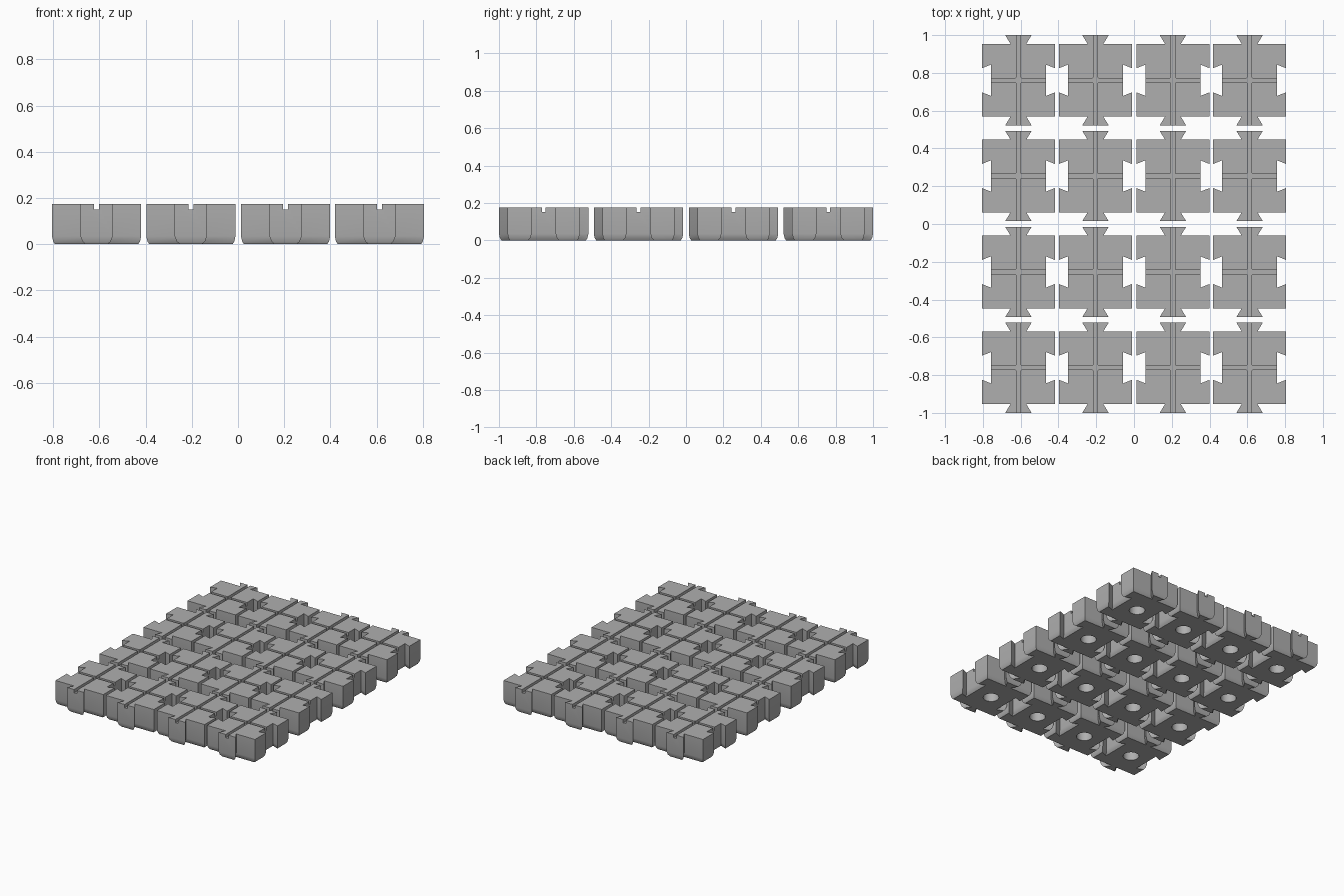
import bpy, bmesh, math
from mathutils import Vector

if "Cube" in bpy.data.objects:
    bpy.data.objects.remove(bpy.data.objects["Cube"], do_unlink=True)

scene = bpy.context.scene
HEIGHT, HALF, TAB = 0.175, 0.193, 0.239
GROOVE_DEPTH = 0.024

grey = bpy.data.materials.new("light grey")
grey.use_nodes = True
grey.diffuse_color = (0.43, 0.43, 0.43, 1)
grey.node_tree.nodes["Principled BSDF"].inputs["Base Color"].default_value = grey.diffuse_color


def add_object(name, mesh):
    obj = bpy.data.objects.new(name, mesh)
    scene.collection.objects.link(obj)
    return obj


def offset(points, d):
    """Move a counter-clockwise outline inwards by d with mitred corners."""
    out = []
    for i, p in enumerate(points):
        a = (p - points[i - 1]).normalized()
        b = (points[(i + 1) % len(points)] - p).normalized()
        na, nb = Vector((-a.y, a.x)), Vector((-b.y, b.x))
        out.append(p + (na + nb) * d / (1 + na.dot(nb)))
    return out


def loft(name, outline, layers):
    """Stack inset copies of an outline into a closed solid."""
    bm = bmesh.new()
    rings = [[bm.verts.new((p.x, p.y, z)) for p in offset(outline, d)] for z, d in layers]
    n = len(outline)
    for low, high in zip(rings, rings[1:]):
        for i in range(n):
            j = (i + 1) % n
            bm.faces.new((low[i], low[j], high[j], high[i]))
    bm.faces.new(rings[0][::-1])
    bm.faces.new(rings[-1])
    mesh = bpy.data.meshes.new(name)
    bm.to_mesh(mesh)
    bm.free()
    mesh.materials.append(grey)
    return mesh


def circle(radius, sides):
    return [Vector((radius * math.cos(math.tau * i / sides),
                    radius * math.sin(math.tau * i / sides))) for i in range(sides)]


def rectangle(x, y):
    return [Vector(p) for p in ((-x, -y), (x, -y), (x, y), (-x, y))]


# Tile outline: flared tabs front and back, flared sockets left and right
half_outline = [(0.042, -HALF), (HALF, -HALF), (HALF, -0.064), (HALF - 0.048, -0.083),
                (HALF - 0.048, 0.083), (HALF, 0.064), (HALF, HALF), (0.042, HALF),
                (0.07, TAB)]
half_outline = [(0.07, -TAB)] + half_outline
outline = [Vector(p) for p in half_outline] + [Vector((-x, -y)) for x, y in half_outline]
# Rounded lower edge
block = add_object("tile_master", loft("tile", outline,
                   [(0, 0.013), (0.012, 0.005), (0.035, 0), (HEIGHT, 0)]))

# Top grooves, their rounded crossing, and the blind hole underneath
floor, above = HEIGHT - GROOVE_DEPTH, HEIGHT + 0.05
cutters = [
    ("groove_long_cutter", rectangle(0.011, 0.3), floor, above),
    ("groove_cross_cutter", rectangle(0.3, 0.010), floor, above),
    ("groove_centre_cutter", circle(0.019, 16), floor, above),
    ("hole_cutter", circle(0.053, 32), -0.05, 0.10),
]
helpers = []
for name, shape, z0, z1 in cutters:
    cutter = add_object(name, loft(name, shape, [(z0, 0), (z1, 0)]))
    cutter.hide_render = True
    helpers.append(cutter)
    mod = block.modifiers.new(name, 'BOOLEAN')
    mod.operation, mod.solver, mod.object = 'DIFFERENCE', 'EXACT', cutter

# Bake the cut tile once, then drop the helpers
depsgraph = bpy.context.evaluated_depsgraph_get()
tile_mesh = bpy.data.meshes.new_from_object(block.evaluated_get(depsgraph))
tile_mesh.name = "tile"
for helper in helpers + [block]:
    bpy.data.objects.remove(helper, do_unlink=True)

# Grid of tiles
for row, y in enumerate((-0.761, -0.254, 0.254, 0.761)):
    for column, x in enumerate((-0.612, -0.204, 0.206, 0.612)):
        tile = add_object(f"tile_row{row + 1}_column{column + 1}", tile_mesh)
        tile.location = (x, y, 0)

# Smooth only the gentle curves
bpy.ops.object.select_all(action='DESELECT')
first = scene.objects["tile_row1_column1"]
first.select_set(True)
bpy.context.view_layer.objects.active = first
bpy.ops.object.shade_smooth_by_angle(angle=math.radians(30))
